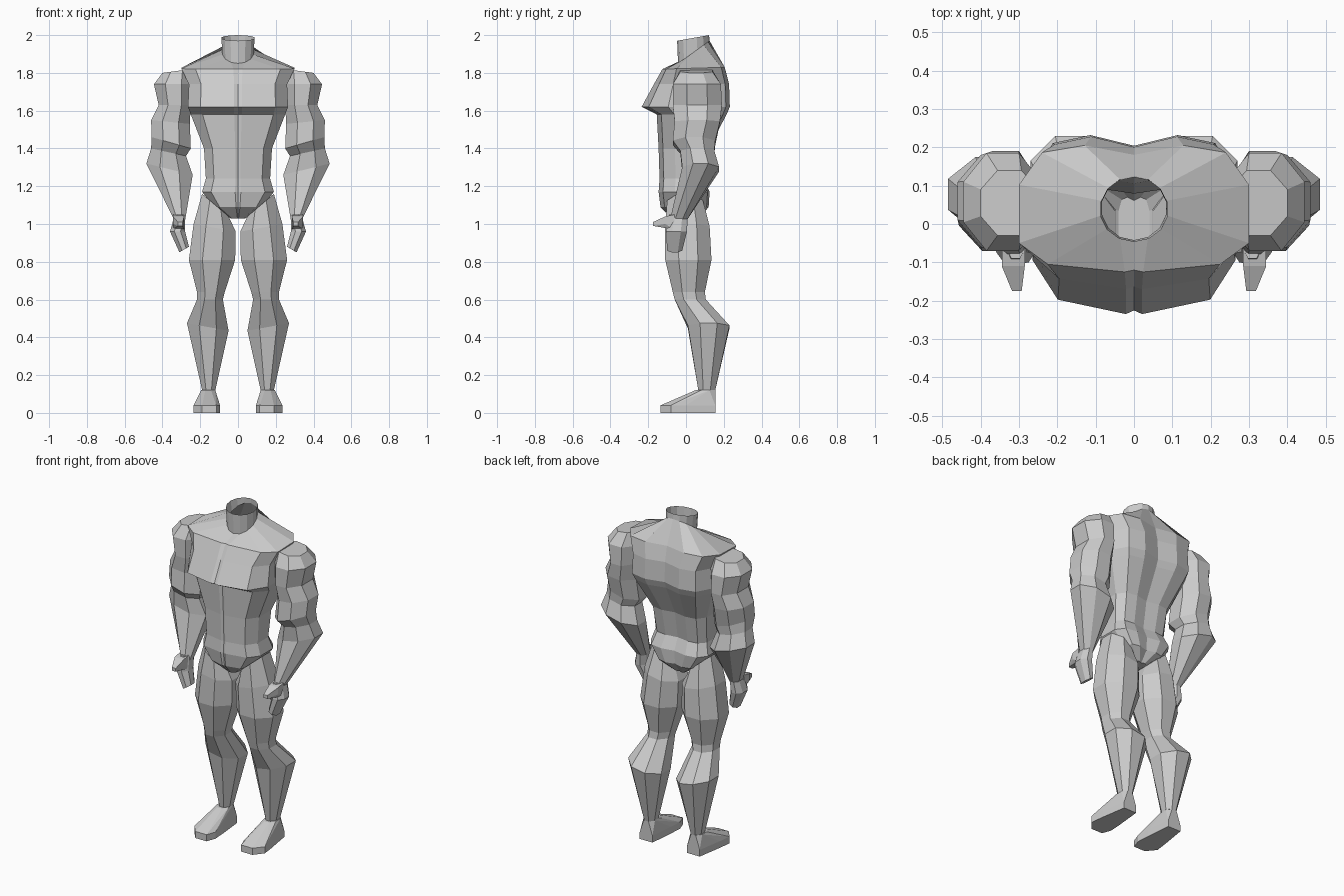
import bpy, bmesh
from math import cos, sin, pi

if "Cube" in bpy.data.objects:
    bpy.data.objects.remove(bpy.data.objects["Cube"])


def finish(name, bm, mirror=False):
    bmesh.ops.recalc_face_normals(bm, faces=bm.faces)
    me = bpy.data.meshes.new(name)
    bm.to_mesh(me)
    bm.free()
    ob = bpy.data.objects.new(name, me)
    bpy.context.collection.objects.link(ob)
    if mirror:
        ob.modifiers.new("mirror", 'MIRROR')
    return ob


def loft(name, rings, mirror=False, cap_top=True):
    """Skin a list of point rings, ordered top to bottom."""
    bm = bmesh.new()
    loops = [[bm.verts.new(p) for p in r] for r in rings]
    n = len(loops[0])
    for a, b in zip(loops, loops[1:]):
        for i in range(n):
            j = (i + 1) % n
            bm.faces.new((a[i], a[j], b[j], b[i]))
    bm.faces.new(loops[-1])
    if cap_top:
        bm.faces.new(loops[0])
    return finish(name, bm, mirror)


def hull(name, pts):
    bm = bmesh.new()
    for p in pts:
        bm.verts.new(p)
    bmesh.ops.convex_hull(bm, input=bm.verts)
    return finish(name, bm, True)


def limb_ring(xi, xo, yf, yb, z, tilt=0):
    """Octagon between inner/outer x and front/back y; tilt lifts the outer side."""
    pts = []
    for k in range(8):
        a = (k + .5) * pi / 4
        u, v = cos(a) / cos(pi / 8), sin(a) / cos(pi / 8)
        pts.append(((xi + xo) / 2 + u * (xo - xi) / 2,
                    (yf + yb) / 2 + v * (yb - yf) / 2, z + u * tilt))
    return pts


def torso_ring(z, w, f, b, zb=None):
    """Muscled trunk outline: grooved front and spine; zb is height at the back."""
    zb = z if zb is None else zb
    half = [(.08, f), (.75, .84 * f), (1, .4 * f), (1, .5 * b),
            (.8, .91 * b), (.43, b)]
    pts = [(0, .96 * f)] + [(x * w, y) for x, y in half] + [(0, .88 * b)]
    pts += [(-x * w, y) for x, y in reversed(half)]
    return [(x, y, z + (zb - z) * (y - f) / (b - f)) for x, y in pts]


def neck_ring(z, zb, w, f, b):
    """Round neck outline with the same point order as the trunk."""
    pts = []
    for k in range(14):
        a = -pi / 2 + k * 2 * pi / 14
        y = (f + b) / 2 + sin(a) * (b - f) / 2
        pts.append((w * cos(a), y, z + (zb - z) * (y - f) / (b - f)))
    return pts


# Trunk with open neck, shoulders, chest, waist and hips
loft("torso", [
    neck_ring(1.97, 2.0, .09, -.047, .122),
    neck_ring(1.85, 1.97, .085, -.042, .125),
    torso_ring(1.82, .30, -.125, .205, 1.83),
    torso_ring(1.74, .26, -.17, .228),
    torso_ring(1.62, .265, -.235, .232),
    torso_ring(1.58, .25, -.155, .215),
    torso_ring(1.40, .18, -.145, .12),
    torso_ring(1.24, .17, -.14, .09),
    torso_ring(1.17, .19, -.145, .125),
    torso_ring(1.09, .13, -.135, .12),
    torso_ring(1.03, .04, -.08, .07),
], cap_top=False)

# Arms from shoulder to wrist
loft("arm", [limb_ring(*r) for r in [
    (.25, .40, -.03, .14, 1.81, -.01),
    (.24, .445, -.07, .185, 1.74),
    (.25, .42, -.07, .19, 1.63),
    (.255, .46, -.06, .18, 1.54, .01),
    (.25, .457, -.07, .155, 1.43, .03),
    (.275, .46, -.03, .15, 1.38, .02),
    (.24, .485, -.02, .175, 1.29, .03),
    (.28, .337, -.085, .005, 1.02)]], True)

# Hands with curled fingers and thumb
loft("hand", [limb_ring(*r) for r in [
    (.282, .335, -.09, .01, 1.05),
    (.28, .36, -.105, .005, .96),
    (.26, .31, -.10, -.02, .865, -.015)]], True)
hull("thumb", [(x, y, z) for y, xs, zs in [
    (-.06, (.285, .345), (.97, 1.05)),
    (-.11, (.285, .345), (1.0, 1.04)),
    (-.175, (.293, .318), (.99, 1.01))] for x in xs for z in zs])

# Legs from hip to ankle
loft("leg", [limb_ring(*r) for r in [
    (.05, .19, -.10, .09, 1.10, .06),
    (.012, .235, -.11, .125, .98, .02),
    (.015, .26, -.11, .135, .81),
    (.07, .217, -.07, .10, .64),
    (.08, .217, -.06, .105, .60),
    (.05, .27, .01, .23, .455, .02),
    (.12, .19, .065, .155, .12)]], True)

# Feet
hull("foot", limb_ring(.12, .195, .05, .155, .12)
     + [(x, y, z) for z in (0, .04) for x, y in [
         (.115, -.135), (.19, -.135), (.095, -.08), (.235, -.08),
         (.10, .0), (.225, .0), (.115, .155), (.2, .155)]]
     + [(.12, -.075, .06), (.20, -.075, .055)])
